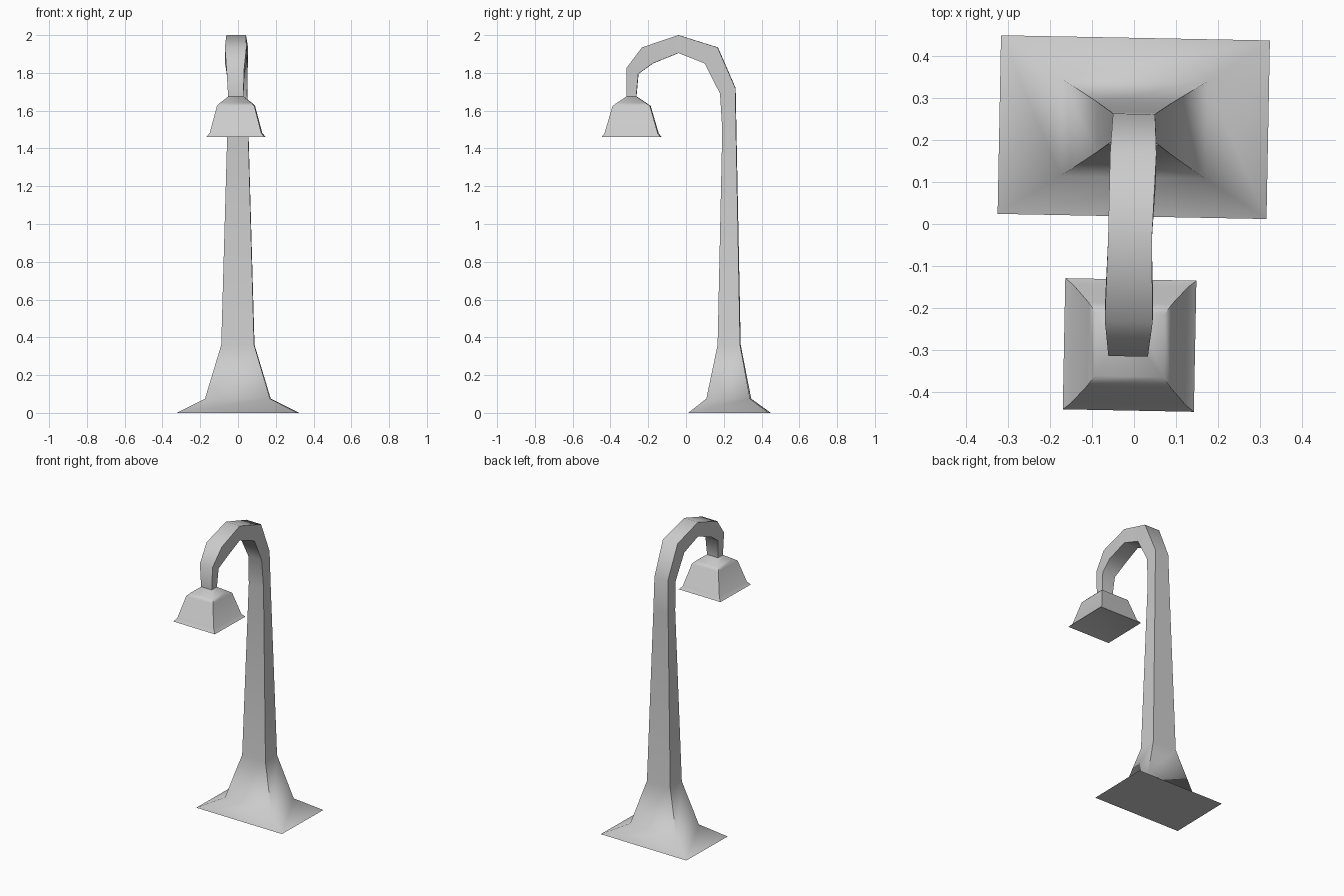
import bpy, bmesh, math
from mathutils import Matrix

if "Cube" in bpy.data.objects:
    bpy.data.objects.remove(bpy.data.objects["Cube"])

YAW = Matrix.Translation((-0.005, 0, 0)) @ Matrix.Rotation(math.radians(-1.1), 4, 'Z')


def loft(name, sections, dish=0.0):
    """Bridge four-sided sections; each is (x centre, half width, (back y, z), (front y, z))."""
    bm = bmesh.new()
    rings = []
    for xc, w, (yo, zo), (yi, zi) in sections:
        rings.append([bm.verts.new(p) for p in
                      ((xc - w, yi, zi), (xc + w, yi, zi), (xc + w, yo, zo), (xc - w, yo, zo))])
    for a, b in zip(rings, rings[1:]):
        for i in range(4):
            j = (i + 1) % 4
            bm.faces.new((a[i], a[j], b[j], b[i]))
    bottom = bm.faces.new(rings[0][::-1])
    bm.faces.new(rings[-1])
    if dish:  # shallow recess in the underside
        centre = bmesh.ops.poke(bm, faces=[bottom])['verts'][0]
        centre.co.z += dish
    bmesh.ops.recalc_face_normals(bm, faces=bm.faces)
    bm.transform(YAW)
    mesh = bpy.data.meshes.new(name)
    bm.to_mesh(mesh)
    bm.free()
    obj = bpy.data.objects.new(name, mesh)
    bpy.context.collection.objects.link(obj)
    bpy.ops.object.select_all(action='DESELECT')
    obj.select_set(True)
    bpy.context.view_layer.objects.active = obj
    bpy.ops.object.shade_smooth_by_angle(angle=math.radians(50))
    return obj


# Flared foot, tapering column and hooked arm
loft("post", [
    (0, 0.320, (0.443, 0), (0.018, 0)),
    (0, 0.172, (0.342, 0.075), (0.111, 0.075)),
    (0, 0.087, (0.288, 0.36), (0.169, 0.36)),
    (0, 0.055, (0.266, 1.50), (0.193, 1.50)),
    (0, 0.050, (0.262, 1.72), (0.181, 1.69)),
    (0, 0.055, (0.168, 1.935), (0.10, 1.85)),
    (-0.004, 0.052, (-0.04, 2.0), (-0.04, 1.905)),
    (-0.003, 0.057, (-0.232, 1.935), (-0.175, 1.85)),
    (-0.003, 0.047, (-0.315, 1.825), (-0.252, 1.795)),
    (-0.001, 0.040, (-0.315, 1.672), (-0.263, 1.672)),
])

# Square bell-shaped lamp shade
CY = -0.288
loft("lamp_shade", [
    (0, w, (CY + d, z), (CY - d, z)) for w, d, z in (
        (0.156, 0.156, 1.46), (0.137, 0.141, 1.48), (0.099, 0.099, 1.625),
        (0.082, 0.075, 1.642), (0.040, 0.026, 1.675))
], dish=0.04)
